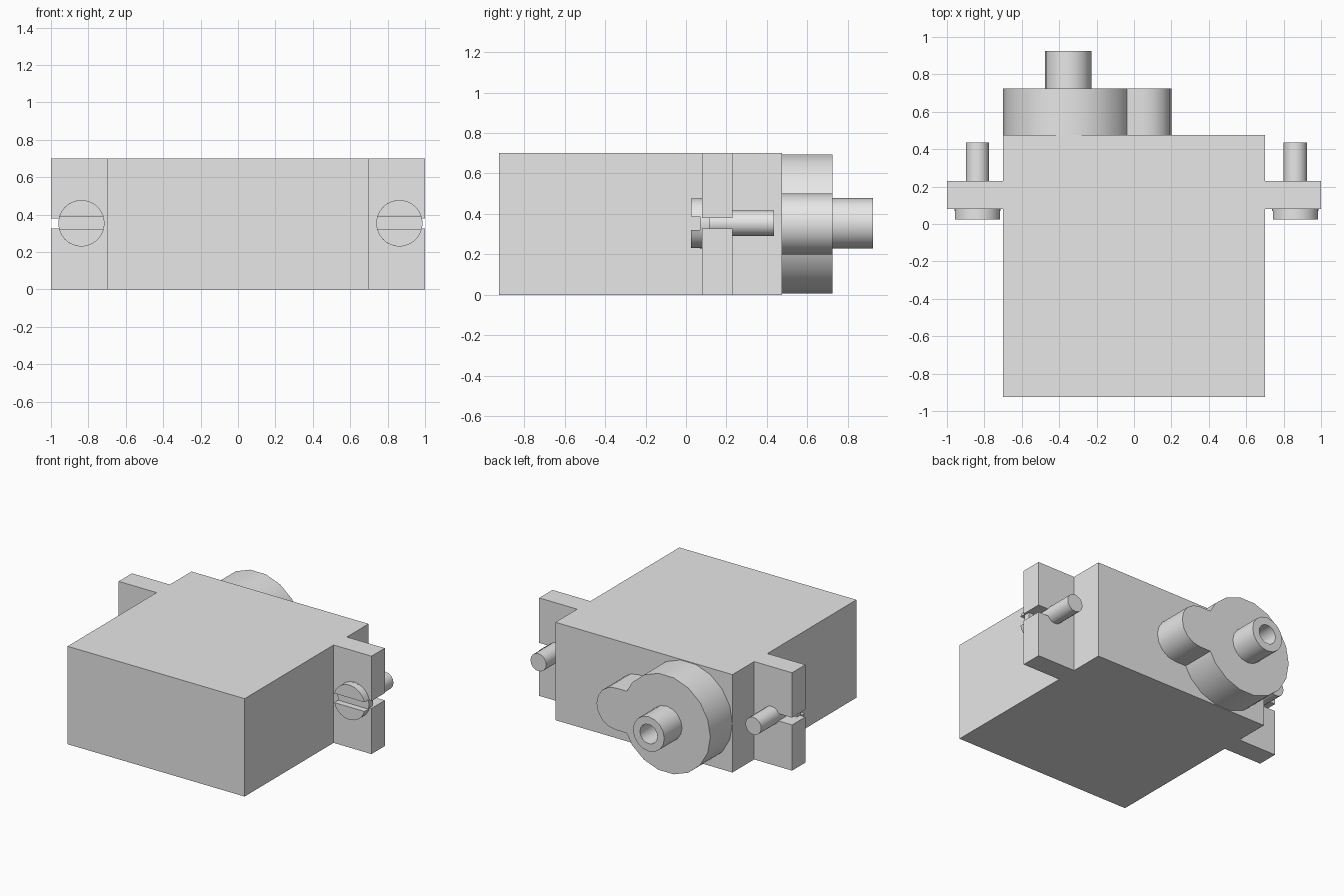
import bpy, bmesh
from math import sin, cos, pi, asin

cube = bpy.data.objects.get("Cube")
if cube:
    bpy.data.objects.remove(cube, do_unlink=True)

grey = bpy.data.materials.new("light_grey")
grey.use_nodes = True
grey.diffuse_color = (0.8, 0.8, 0.8, 1)
grey.node_tree.nodes["Principled BSDF"].inputs["Base Color"].default_value = (0.8, 0.8, 0.8, 1)


def arc(cx, cz, r, start, end, steps):
    """Points along an arc in the x-z plane, both ends included."""
    return [(cx + r * cos(start + (end - start) * i / steps),
             cz + r * sin(start + (end - start) * i / steps)) for i in range(steps + 1)]


def circle(cx, cz, r, sides):
    return arc(cx, cz, r, 0, 2 * pi, sides)[:-1]


def prism(name, outline, y0, y1, smooth=False, bore=None):
    """Extrude an x-z outline from y0 to y1; bore = (rim width, depth) sinks the back end."""
    bm = bmesh.new()
    base = bm.faces.new([bm.verts.new((x, y0, z)) for x, z in outline])
    grown = bmesh.ops.extrude_face_region(bm, geom=[base], use_keep_orig=True)["geom"]
    bmesh.ops.translate(bm, verts=[v for v in grown if isinstance(v, bmesh.types.BMVert)],
                        vec=(0, y1 - y0, 0))
    bmesh.ops.recalc_face_normals(bm, faces=bm.faces[:])
    if bore:
        rim, depth = bore
        end = max(bm.faces, key=lambda f: f.calc_center_median().y)
        bmesh.ops.inset_region(bm, faces=[end], thickness=rim)
        floor = bmesh.ops.extrude_face_region(bm, geom=[end])["geom"]
        bmesh.ops.translate(bm, verts=[v for v in floor if isinstance(v, bmesh.types.BMVert)],
                            vec=(0, -depth, 0))
        if end.is_valid:
            bmesh.ops.delete(bm, geom=[end], context="FACES_ONLY")
        bmesh.ops.recalc_face_normals(bm, faces=bm.faces[:])
    mesh = bpy.data.meshes.new(name)
    bm.to_mesh(mesh)
    bm.free()
    mesh.materials.append(grey)
    obj = bpy.data.objects.new(name, mesh)
    bpy.context.collection.objects.link(obj)
    if smooth:
        bpy.ops.object.select_all(action="DESELECT")
        obj.select_set(True)
        bpy.context.view_layer.objects.active = obj
        bpy.ops.object.shade_smooth_by_angle(angle=pi / 6)
    return obj


# Main case
prism("case", [(-0.7, 0), (0.7, 0), (0.7, 0.7), (-0.7, 0.7)], -0.925, 0.475)

# Gear housing: large round boss with a smaller rounded lobe beside it
prism("gear_boss", circle(-0.35, 0.35, 0.35, 18), 0.475, 0.725, smooth=True)
lobe = arc(0.05, 0.35, 0.15, -pi / 2, pi / 2, 8) + [(-0.2, 0.5), (-0.2, 0.2)]
prism("gear_lobe", lobe, 0.475, 0.725, smooth=True)

# Output shaft with a bored end
prism("output_shaft", circle(-0.352, 0.354, 0.124, 16), 0.7, 0.925, smooth=True, bore=(0.055, 0.18))

# Mounting ears with open slots, each holding a slotted screw
SCREW_Z, HEAD_R, GAP = 0.354, 0.124, 0.033
for side, sign, screw_x in (("left", 1, 0.863), ("right", -1, -0.837)):
    slot_x = abs(screw_x)
    ear = [(0.7, 0), (1, 0), (1, 0.327), (slot_x, 0.327),
           (slot_x, 0.379), (1, 0.379), (1, 0.7), (0.7, 0.7)]
    prism(side + "_ear", [(sign * x, z) for x, z in ear], 0.08, 0.23)

    prism(side + "_screw_shank", circle(screw_x, SCREW_Z, 0.0625, 16), 0.11, 0.435, smooth=True)
    prism(side + "_screw_base", circle(screw_x, SCREW_Z, HEAD_R, 24), 0.07, 0.115, smooth=True)
    tilt = asin(GAP / HEAD_R)
    for half, turn in (("upper", 0), ("lower", pi)):
        outline = arc(screw_x, SCREW_Z, HEAD_R, turn + tilt, turn + pi - tilt, 11)
        prism(f"{side}_screw_{half}_half", outline, 0.025, 0.07, smooth=True)
